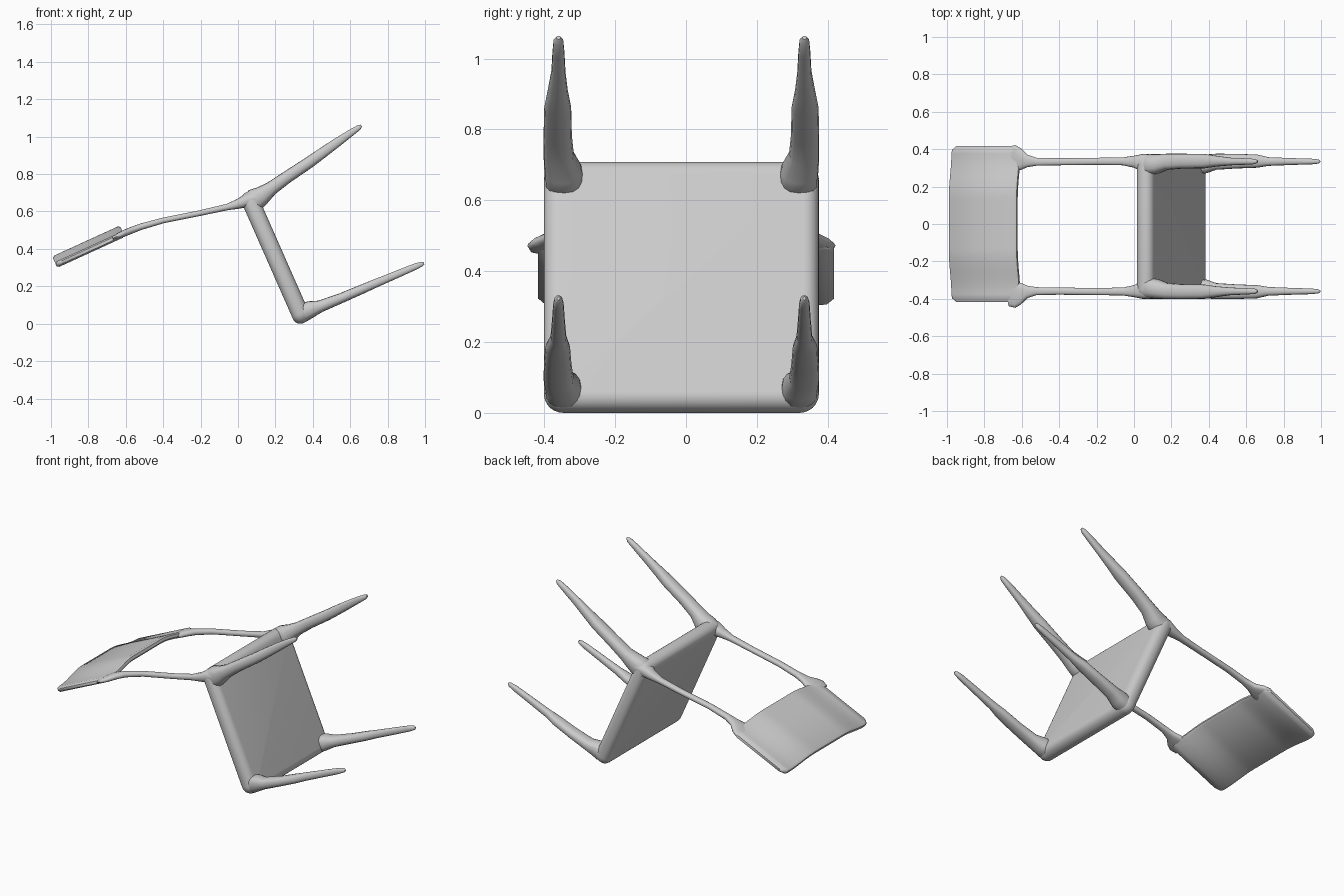
import bpy, bmesh, math
from mathutils import Vector, Matrix

if "Cube" in bpy.data.objects:
    bpy.data.objects.remove(bpy.data.objects["Cube"])

grey = bpy.data.materials.new("plain grey")
grey.diffuse_color = (0.6, 0.6, 0.6, 1)
grey.use_nodes = True
grey.node_tree.nodes["Principled BSDF"].inputs["Base Color"].default_value = grey.diffuse_color
MID_Y = -0.013


def finish(name, bm, angle=50):
    bmesh.ops.recalc_face_normals(bm, faces=bm.faces)
    me = bpy.data.meshes.new(name)
    bm.to_mesh(me)
    bm.free()
    ob = bpy.data.objects.new(name, me)
    me.materials.append(grey)
    bpy.context.collection.objects.link(ob)
    bpy.ops.object.select_all(action='DESELECT')
    bpy.context.view_layer.objects.active = ob
    ob.select_set(True)
    bpy.ops.object.shade_smooth_by_angle(angle=math.radians(angle))
    return ob


def loft(name, stations, sides=16):
    """Rounded bar through stations (x, y, z, half width in y, half thickness)."""
    bm = bmesh.new()
    rings = []
    for i, (x, y, z, w, h) in enumerate(stations):
        a, b = stations[max(i - 1, 0)], stations[min(i + 1, len(stations) - 1)]
        t = Vector((b[0] - a[0], 0, b[2] - a[2])).normalized()
        n = Vector((-t.z, 0, t.x))
        ring = []
        for k in range(sides):
            ang = 2 * math.pi * k / sides
            c, s = math.cos(ang), math.sin(ang)
            c = math.copysign(abs(c) ** 0.8, c)
            s = math.copysign(abs(s) ** 0.8, s)
            ring.append(bm.verts.new(Vector((x, y, z)) + Vector((0, c * w, 0)) + n * (s * h)))
        rings.append(ring)
    for r, q in zip(rings, rings[1:]):
        for k in range(sides):
            j = (k + 1) % sides
            bm.faces.new((r[k], r[j], q[j], q[k]))
    bm.faces.new(rings[0])
    bm.faces.new(rings[-1])
    return finish(name, bm)


# Seat: tilted slab with rounded corners and rounded rim
top, bottom = Vector((0.065, MID_Y, 0.66)), Vector((0.335, MID_Y, 0.048))
up = (top - bottom).normalized()
normal = Vector((up.z, 0, -up.x))
length = (top - bottom).length + 0.094
bm = bmesh.new()
bmesh.ops.create_cube(bm, size=1)
bmesh.ops.scale(bm, vec=(0.094, 0.776, length), verts=bm.verts)
corners = [e for e in bm.edges if abs(e.verts[0].co.x - e.verts[1].co.x) > 0.05]
bmesh.ops.bevel(bm, geom=corners, offset=0.055, segments=6, profile=0.5, affect='EDGES')
rim = [e for e in bm.edges if len({f.normal.x > 0.9 or f.normal.x < -0.9 for f in e.link_faces}) == 2]
bmesh.ops.bevel(bm, geom=rim, offset=0.043, segments=6, profile=0.5, affect='EDGES')
frame = Matrix((normal, (0, 1, 0), up)).transposed().to_4x4()
bmesh.ops.transform(bm, matrix=Matrix.Translation((top + bottom) / 2) @ frame, verts=bm.verts)
finish("seat", bm)

# Legs and back posts, one of each per side
for side, label in ((-1, "near"), (1, "far")):
    def at(off):
        return MID_Y + side * off
    loft(label + "_upper_leg", [
        (0.05, at(0.335), 0.635, 0.05, 0.04), (0.09, at(0.33), 0.662, 0.055, 0.062),
        (0.13, at(0.335), 0.687, 0.052, 0.05), (0.18, at(0.346), 0.725, 0.043, 0.037),
        (0.26, at(0.349), 0.782, 0.04, 0.033), (0.38, at(0.349), 0.862, 0.038, 0.031),
        (0.44, at(0.349), 0.905, 0.029, 0.029), (0.52, at(0.347), 0.962, 0.02, 0.025),
        (0.60, at(0.347), 1.018, 0.017, 0.019), (0.645, at(0.347), 1.048, 0.014, 0.014),
        (0.66, at(0.347), 1.059, 0.006, 0.006)])
    loft(label + "_lower_leg", [
        (0.31, at(0.335), 0.04, 0.04, 0.03), (0.35, at(0.332), 0.062, 0.052, 0.052),
        (0.39, at(0.335), 0.077, 0.05, 0.045), (0.44, at(0.346), 0.093, 0.043, 0.032),
        (0.55, at(0.349), 0.136, 0.039, 0.027), (0.66, at(0.349), 0.183, 0.035, 0.025),
        (0.72, at(0.347), 0.209, 0.023, 0.023), (0.85, at(0.347), 0.264, 0.018, 0.02),
        (0.95, at(0.347), 0.306, 0.015, 0.017), (0.985, at(0.347), 0.32, 0.011, 0.012),
        (0.995, at(0.347), 0.323, 0.004, 0.005)])
    loft(label + "_back_post", [
        (0.11, at(0.335), 0.675, 0.05, 0.035), (0.05, at(0.338), 0.66, 0.05, 0.036),
        (0.0, at(0.346), 0.64, 0.032, 0.026), (-0.06, at(0.348), 0.623, 0.021, 0.017),
        (-0.2, at(0.348), 0.592, 0.019, 0.015), (-0.4, at(0.346), 0.552, 0.019, 0.015),
        (-0.52, at(0.346), 0.518, 0.021, 0.017), (-0.57, at(0.35), 0.499, 0.033, 0.018),
        (-0.605, at(0.36), 0.485, 0.058, 0.018), (-0.635, at(0.365), 0.472, 0.07, 0.016),
        (-0.67, at(0.36), 0.457, 0.066, 0.01)])

# Backrest: thin panel with a raised centre and rounded corners
along = Vector((-0.35, 0, -0.16)).normalized()
out = Vector((along.z, 0, -along.x))
start = Vector((-0.612, 0, 0.482))
LEN, HALF, N = 0.398, 0.418, 40


def rise(y):
    t = min(max((0.38 - abs(y)) / 0.24, 0), 1)
    return 0.034 * t * t * (3 - 2 * t) - 0.003


bm = bmesh.new()
loops = []
for i in range(N + 1):
    y = -HALF + 2 * HALF * i / N
    edge = max(0, (abs(y) - HALF + 0.04) / 0.04)
    cut = 0.03 * (1 - math.sqrt(max(0, 1 - edge * edge)))
    s0, s1 = cut, LEN - cut
    h = 0.016 if i not in (0, N) else 0.008
    section = [(s0, -h * .5), (s0 + .012, -h), (s1 - .012, -h), (s1, -h * .5),
               (s1, h * .5), (s1 - .012, h), (s0 + .012, h), (s0, h * .5)]
    loops.append([bm.verts.new(start + Vector((0, y, 0)) + along * s + out * (rise(y) + o))
                  for s, o in section])
for a, b in zip(loops, loops[1:]):
    for k in range(8):
        j = (k + 1) % 8
        bm.faces.new((a[k], a[j], b[j], b[k]))
bm.faces.new(loops[0])
bm.faces.new(loops[-1])
finish("backrest", bm)
